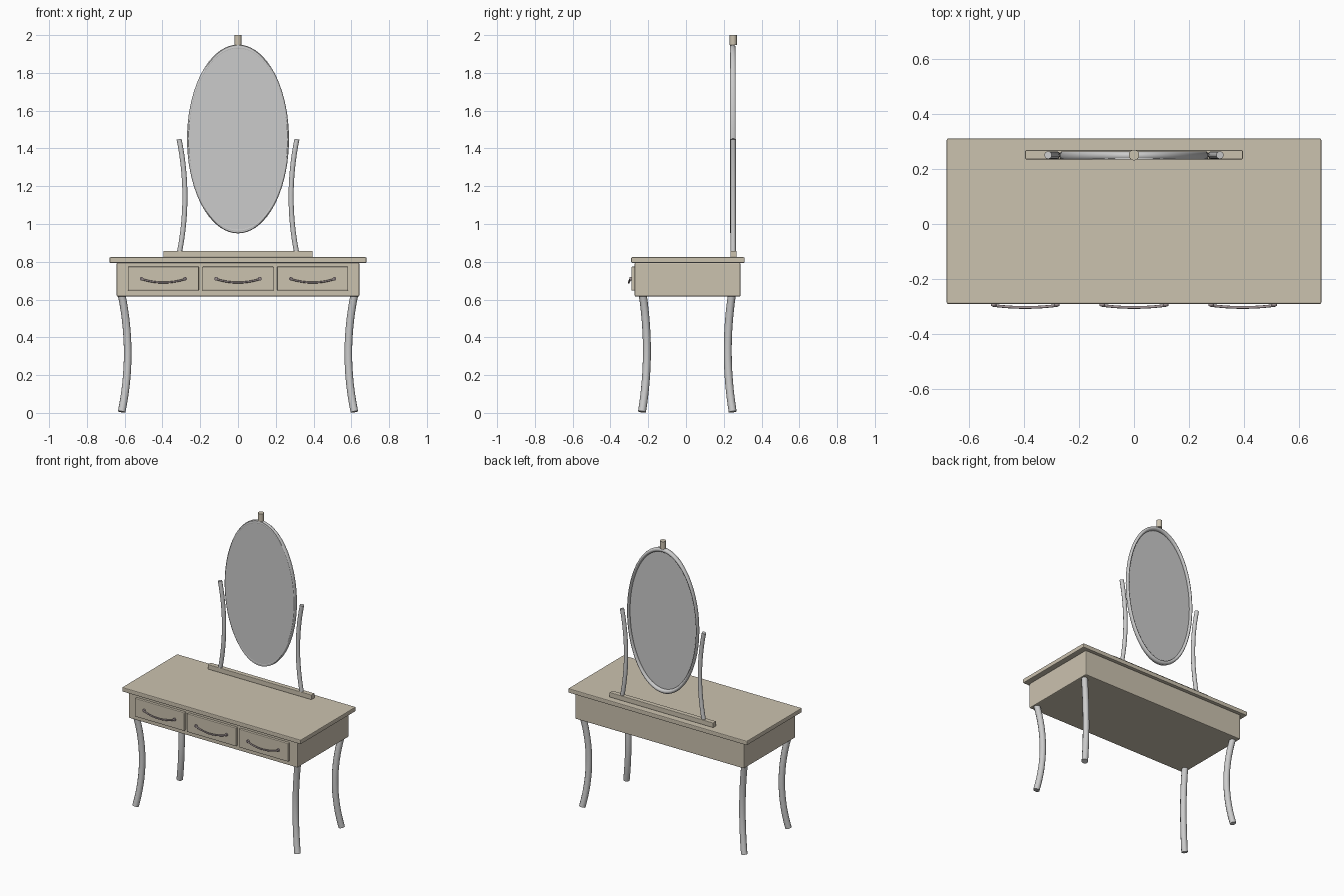
import bpy
import math
from mathutils import Vector

cube = bpy.data.objects.get("Cube")
if cube:
    bpy.data.objects.remove(cube, do_unlink=True)


def material(name, rgb):
    mat = bpy.data.materials.new(name)
    mat.use_nodes = True
    mat.diffuse_color = (*rgb, 1)
    mat.node_tree.nodes["Principled BSDF"].inputs["Base Color"].default_value = (*rgb, 1)
    return mat


WOOD = material("pale wood", (0.60, 0.54, 0.43))
METAL = material("light grey metal", (0.60, 0.60, 0.60))
PULL = material("mauve grey pull", (0.42, 0.35, 0.36))


def finish(obj, name, mat, smooth=True):
    obj.name = name
    obj.data.materials.clear()
    obj.data.materials.append(mat)
    if smooth:
        bpy.ops.object.select_all(action="DESELECT")
        obj.select_set(True)
        bpy.context.view_layer.objects.active = obj
        bpy.ops.object.shade_smooth_by_angle(angle=math.radians(40))
    return obj


def box(name, low, high, bevel=0.0):
    low, high = Vector(low), Vector(high)
    bpy.ops.mesh.primitive_cube_add(size=1, location=(low + high) / 2)
    obj = bpy.context.object
    obj.scale = high - low
    bpy.ops.object.transform_apply(location=False, rotation=False, scale=True)
    if bevel:
        mod = obj.modifiers.new("soft edges", "BEVEL")
        mod.width = bevel
        mod.segments = 2
    return finish(obj, name, WOOD, False)


def cylinder(name, centre, radius, depth, mat, upright=True, sides=32):
    rot = (0, 0, 0) if upright else (math.pi / 2, 0, 0)
    bpy.ops.mesh.primitive_cylinder_add(vertices=sides, radius=radius, depth=depth,
                                        location=centre, rotation=rot)
    return finish(bpy.context.object, name, mat)


def tube(name, points, radius, mat):
    """Round bar swept along a smooth line through the points."""
    curve = bpy.data.curves.new(name, "CURVE")
    curve.dimensions = "3D"
    curve.bevel_depth = radius
    curve.bevel_resolution = 3
    curve.use_fill_caps = True
    spline = curve.splines.new("POLY")
    spline.points.add(len(points) - 1)
    for p, co in zip(spline.points, points):
        p.co = (*co, 1)
    obj = bpy.data.objects.new(name, curve)
    bpy.context.collection.objects.link(obj)
    bpy.ops.object.select_all(action="DESELECT")
    obj.select_set(True)
    bpy.context.view_layer.objects.active = obj
    bpy.ops.object.convert(target="MESH")
    return finish(bpy.context.object, name, mat)


def bow(start, end, sag, steps=16):
    """Points from start to end, pushed sideways by sag in the middle."""
    start, end, sag = Vector(start), Vector(end), Vector(sag)
    return [start.lerp(end, t) + sag * (4 * t * (1 - t))
            for t in (i / steps for i in range(steps + 1))]


# Table top and drawer case
box("table_top", (-0.68, -0.29, 0.794), (0.68, 0.31, 0.824), 0.005)
box("drawer_case", (-0.642, -0.272, 0.616), (0.642, 0.288, 0.796), 0.006)

# Drawers with sagging pulls
for label, x in (("right", -0.395), ("middle", 0), ("left", 0.395)):
    box(label + "_drawer_front", (x - 0.188, -0.289, 0.648), (x + 0.188, -0.265, 0.774), 0.004)
    tube(label + "_drawer_pull", bow((x - 0.12, -0.295, 0.71), (x + 0.12, -0.295, 0.71),
                                     (0, -0.008, -0.02)), 0.005, PULL)
    for side in (-1, 1):
        cylinder(label + "_pull_mount", (x + side * 0.115, -0.292, 0.71),
                 0.01, 0.012, PULL, False, 16)

# Bowed legs
for side, sx in (("left", 1), ("right", -1)):
    for end, sy in (("front", -1), ("back", 1)):
        y = 0.007
        tube(f"{end}_{side}_leg", bow((sx * 0.616, y + sy * 0.24, 0.006),
                                      (sx * 0.616, y + sy * 0.236, 0.625),
                                      (sx * -0.032, sy * -0.024, 0)), 0.021, METAL)

    # Mirror posts
    tube(side + "_mirror_post", bow((sx * 0.31, 0.25, 0.85), (sx * 0.312, 0.25, 1.449),
                                    (sx * -0.03, 0, 0)), 0.014, METAL)

# Mirror base rail
box("mirror_base", (-0.395, 0.235, 0.824), (0.395, 0.268, 0.857), 0.003)

# Oval mirror: rounded frame with a glass disc set toward the front
bpy.ops.mesh.primitive_torus_add(major_segments=72, minor_segments=14, major_radius=1,
                                 minor_radius=0.03, location=(0, 0.248, 1.45),
                                 rotation=(math.pi / 2, 0, 0))
frame = bpy.context.object
frame.scale = (0.262, 0.485, 0.5)
finish(frame, "mirror_frame", METAL)
glass = cylinder("mirror_glass", (0, 0.239, 1.45), 1, 0.01, METAL, False, 72)
glass.scale = (0.26, 0.497, 1)

# Finial above the mirror
cylinder("finial", (0, 0.25, 1.974), 0.019, 0.052, WOOD)
